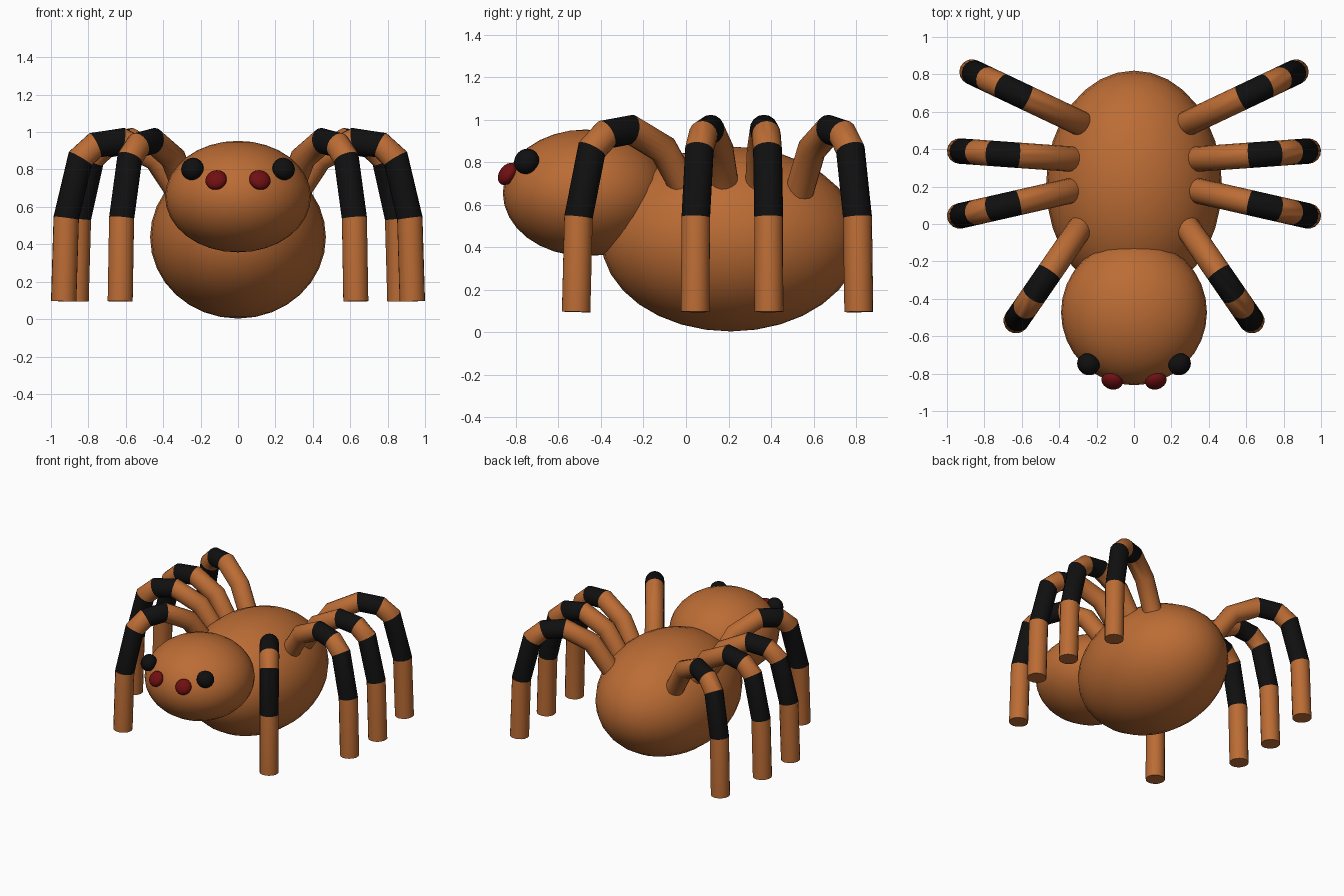
import bpy, bmesh, math
from mathutils import Vector

if "Cube" in bpy.data.objects:
    bpy.data.objects.remove(bpy.data.objects["Cube"])


def material(name, rgb):
    m = bpy.data.materials.new(name)
    m.diffuse_color = (*rgb, 1)
    m.use_nodes = True
    m.node_tree.nodes["Principled BSDF"].inputs["Base Color"].default_value = m.diffuse_color
    return m


ORANGE = material("orange", (0.50, 0.15, 0.035))
BLACK = material("black", (0.005, 0.005, 0.005))
RED = material("dark_red", (0.16, 0.005, 0.006))


def ellipsoid(name, loc, radii, mat, segs=32, rings=16, axis=None):
    bpy.ops.mesh.primitive_uv_sphere_add(segments=segs, ring_count=rings, radius=1, location=loc)
    ob = bpy.context.object
    ob.name = name
    ob.scale = radii
    if axis:
        ob.rotation_euler = Vector(axis).to_track_quat('Z', 'Y').to_euler()
    ob.data.materials.append(mat)
    bpy.ops.object.shade_smooth()
    return ob


# Body
ellipsoid("abdomen", (0, 0.21, 0.438), (0.47, 0.61, 0.435), ORANGE)
ellipsoid("head", (0, -0.472, 0.655), (0.39, 0.39, 0.298), ORANGE)

# Eyes, slightly flattened along the head surface normal
for side, label in ((1, "left"), (-1, "right")):
    ellipsoid(f"outer_eye_{label}", (side * 0.244, -0.75, 0.803), (0.062, 0.062, 0.055),
              BLACK, 24, 12, (side * 0.5, -0.6, 0.5))
    ellipsoid(f"inner_eye_{label}", (side * 0.117, -0.839, 0.744), (0.058, 0.058, 0.038),
              RED, 24, 12, (side * 0.22, -0.8, 0.56))

# Leg profile: (distance along leg direction as a fraction, height)
PROFILE = [(-0.02, 0.665), (0.19, 0.86), (0.49, 0.952), (0.725, 0.93),
           (0.855, 0.858), (0.978, 0.54), (1.0, 0.095)]
BANDS = (2, 4)      # black sections
RADIUS, SIDES = 0.068, 16


def leg(name, root, foot):
    root, foot = Vector(root), Vector(foot)
    pts = [Vector((*root.lerp(foot, f), z)) for f, z in PROFILE]
    flat = (foot - root).normalized()
    across = Vector((-flat.y, flat.x, 0))
    dirs = [(b - a).normalized() for a, b in zip(pts, pts[1:])]
    bm = bmesh.new()
    rings = []
    for i, p in enumerate(pts):
        a, b = dirs[max(i - 1, 0)], dirs[min(i, len(dirs) - 1)]
        t = (a + b).normalized()
        up = across.cross(t) / t.dot(a)      # mitred joint
        ring = []
        for k in range(SIDES):
            w = 2 * math.pi * k / SIDES
            ring.append(bm.verts.new(p + RADIUS * (math.cos(w) * across + math.sin(w) * up)))
        rings.append(ring)
    for i, (r, s) in enumerate(zip(rings, rings[1:])):
        for k in range(SIDES):
            j = (k + 1) % SIDES
            f = bm.faces.new((r[k], r[j], s[j], s[k]))
            f.material_index = int(i in BANDS)
    bm.faces.new(rings[0])
    bm.faces.new(rings[-1])
    bmesh.ops.recalc_face_normals(bm, faces=bm.faces)
    me = bpy.data.meshes.new(name)
    bm.to_mesh(me)
    bm.free()
    me.materials.append(ORANGE)
    me.materials.append(BLACK)
    ob = bpy.data.objects.new(name, me)
    bpy.context.collection.objects.link(ob)
    bpy.ops.object.select_all(action='DESELECT')
    ob.select_set(True)
    bpy.context.view_layer.objects.active = ob
    bpy.ops.object.shade_smooth_by_angle(angle=math.radians(30))


# Four pairs of legs
LEGS = {"front": ((0.28, -0.01), (0.63, -0.517)),
        "front_middle": ((0.32, 0.182), (0.932, 0.043)),
        "back_middle": ((0.32, 0.346), (0.932, 0.39)),
        "back": ((0.29, 0.54), (0.866, 0.813))}
for pos, (root, foot) in LEGS.items():
    for side, label in ((1, "left"), (-1, "right")):
        leg(f"{pos}_leg_{label}", (side * root[0], root[1]), (side * foot[0], foot[1]))
